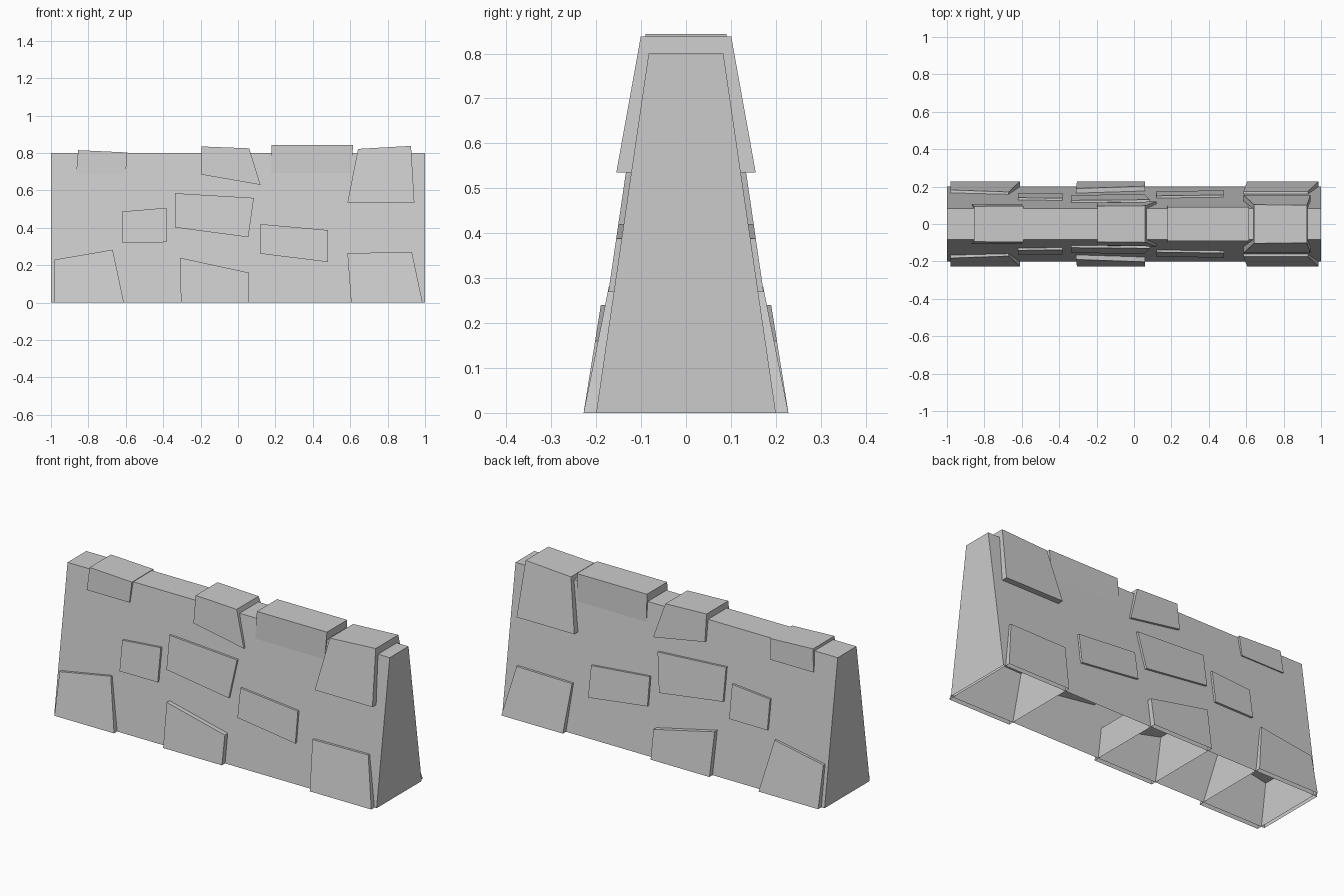
import bpy
import bmesh

if "Cube" in bpy.data.objects:
    bpy.data.objects.remove(bpy.data.objects["Cube"])


def slab(name, outline, base, slope, open_bottom=False):
    """Quad outline in x/z (BL, TL, TR, BR), run through the wall;
    half thickness at height z is base - slope * z."""
    bm = bmesh.new()
    front = [bm.verts.new((x, -(base - slope * z), z)) for x, z in outline]
    back = [bm.verts.new((x, base - slope * z, z)) for x, z in outline]
    bm.faces.new(front[::-1])
    bm.faces.new(back)
    for i in range(3 if open_bottom else 4):
        j = (i + 1) % 4
        bm.faces.new((front[i], front[j], back[j], back[i]))
    bmesh.ops.recalc_face_normals(bm, faces=bm.faces)
    mesh = bpy.data.meshes.new(name)
    bm.to_mesh(mesh)
    bm.free()
    obj = bpy.data.objects.new(name, mesh)
    bpy.context.collection.objects.link(obj)
    return obj


# Tapered wall body, open underneath
slab("wall_body", [(-1, 0), (-1, .8), (1, .8), (1, 0)], .2, .146, True)

# Foot stones, hollow and open underneath
slab("foot_stone_left", [(-.98, 0), (-.98, .23), (-.67, .283), (-.61, 0)], .228, .2, True)
slab("foot_stone_middle", [(-.305, 0), (-.31, .24), (.06, .16), (.06, 0)], .228, .16, True)
slab("foot_stone_right", [(.605, 0), (.585, .265), (.93, .27), (.987, 0)], .228, .2, True)

# Thin stones across the middle, parallel to the wall face
middle = {
    "left": [(-.62, .322), (-.62, .487), (-.383, .507), (-.383, .323)],
    "centre": [(-.337, .402), (-.337, .585), (.085, .56), (.055, .35)],
    "right": [(.118, .262), (.12, .42), (.48, .388), (.482, .217)],
}
for side, outline in middle.items():
    slab("middle_stone_" + side, outline, .212, .146)

# Cap stones wrapping over the top edge
slab("cap_stone_far_left", [(-.865, .69), (-.855, .815), (-.592, .803), (-.6, .69)], .168, .09)
slab("cap_stone_left", [(-.197, .685), (-.195, .835), (.06, .825), (.12, .63)], .1925, .115)
slab("cap_stone_right", [(.175, .66), (.18, .843), (.615, .843), (.605, .66)], .1404, .06)
slab("cap_stone_far_right", [(.585, .535), (.642, .822), (.925, .838), (.943, .535)], .2515, .18)
